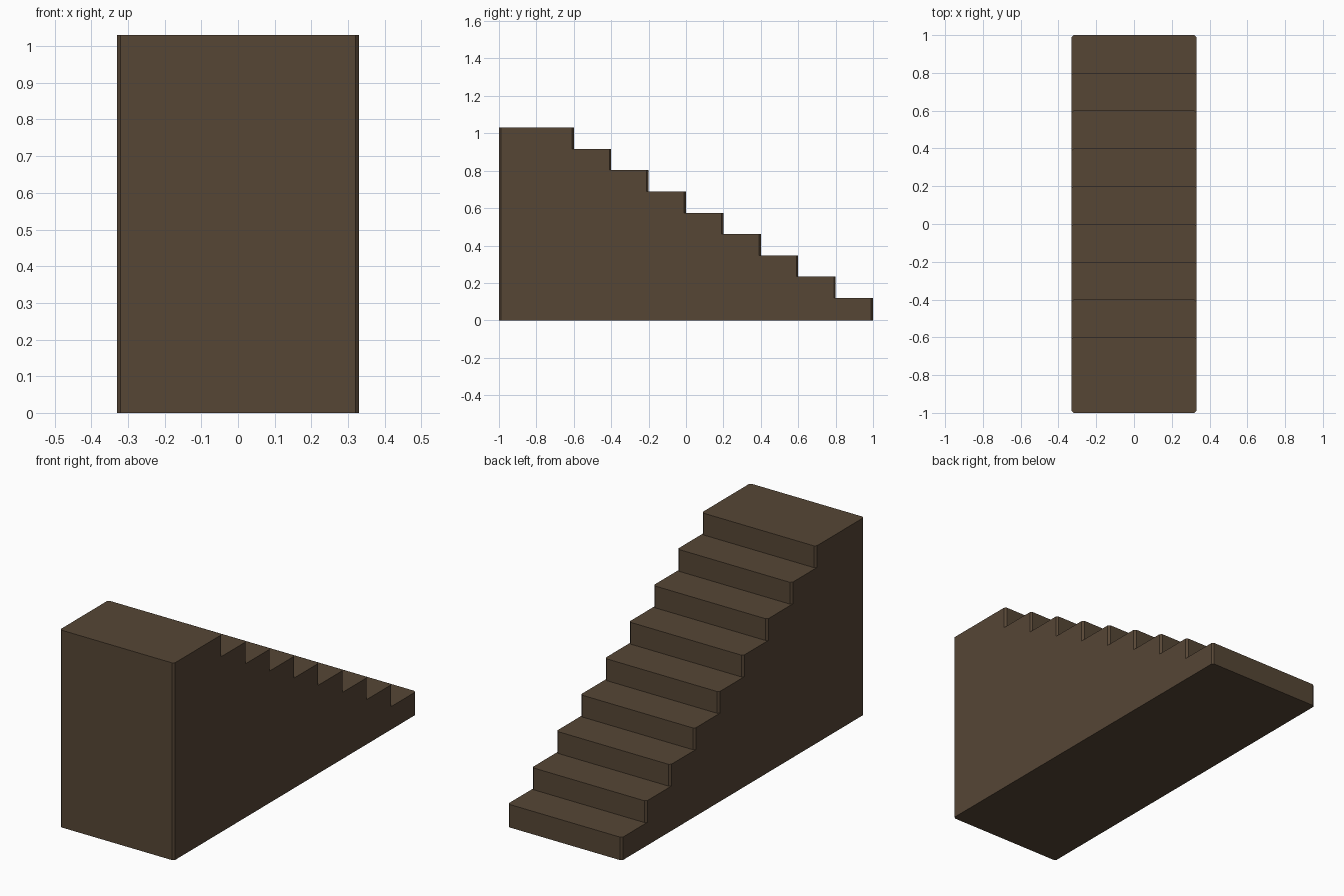
import bpy, bmesh

if "Cube" in bpy.data.objects:
    bpy.data.objects.remove(bpy.data.objects["Cube"])

STEPS, W, B = 9, 0.33, 0.01
FIRST, TOP = 0.12, 1.03

mat = bpy.data.materials.new("dark brown wood")
mat.diffuse_color = (0.093, 0.061, 0.036, 1)
mat.use_nodes = True
mat.node_tree.nodes["Principled BSDF"].inputs["Base Color"].default_value = mat.diffuse_color

bm = bmesh.new()

def outline(y, z):
    """Slab outline from the back wall (y=-1) to y, with chamfered corners."""
    pts = [(W, -1 + B), (W, y - B), (W - B, y), (-W + B, y),
           (-W, y - B), (-W, -1 + B), (-W + B, -1), (W - B, -1)]
    return [bm.verts.new((px, py, z)) for px, py in pts]

# stacked slabs: walls of each step, joined by treads
prev, z0 = None, 0.0
for k in range(STEPS):
    y = 1 - 0.2 * k
    z1 = FIRST + (TOP - FIRST) * k / (STEPS - 1)
    low, high = outline(y, z0), outline(y, z1)
    for i in range(8):
        j = (i + 1) % 8
        bm.faces.new((low[i], low[j], high[j], high[i]))
    if prev is None:
        bm.faces.new(low[::-1])                       # underside
    else:
        bm.faces.new(prev[1:5] + low[4:0:-1])         # tread
    prev, z0 = high, z1
bm.faces.new(prev)                                    # landing

bmesh.ops.remove_doubles(bm, verts=bm.verts, dist=1e-5)
bm.normal_update()
me = bpy.data.meshes.new("staircase")
bm.to_mesh(me)
bm.free()
me.materials.append(mat)
ob = bpy.data.objects.new("staircase", me)
bpy.context.collection.objects.link(ob)
